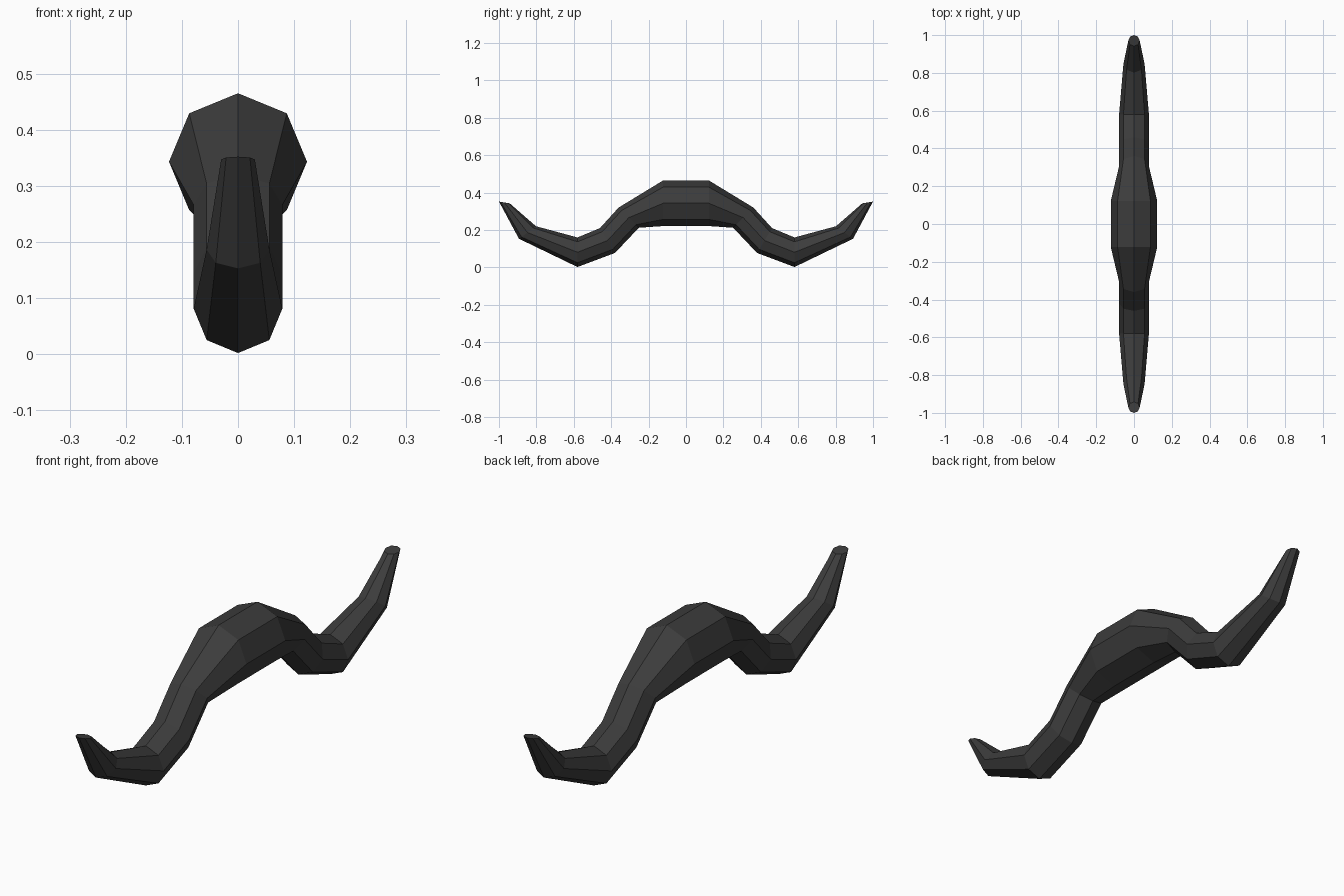
import bpy, bmesh, math

if "Cube" in bpy.data.objects:
    bpy.data.objects.remove(bpy.data.objects["Cube"])

SIDES = 8
# half of the bar: (top y, top z, bottom y, bottom z, half width) for each octagonal section
HALF = [
    (0.122, 0.465, 0.122, 0.221, 0.123),
    (0.360, 0.320, 0.252, 0.212, 0.079),
    (0.460, 0.210, 0.380, 0.077, 0.079),
    (0.580, 0.160, 0.580, 0.002, 0.079),
    (0.802, 0.220, 0.893, 0.153, 0.056),
    (0.942, 0.342, 1.000, 0.352, 0.030),
]
# mirror the sections front to back
sections = [(-a, b, -c, d, w) for a, b, c, d, w in reversed(HALF)] + HALF


def ring(bm, ty, tz, by, bz, w):
    """Octagon with one corner at the top point and one at the bottom point."""
    cy, cz, dy, dz = (ty + by) / 2, (tz + bz) / 2, (ty - by) / 2, (tz - bz) / 2
    verts = []
    for i in range(SIDES):
        a = 2 * math.pi * i / SIDES
        c, s = math.cos(a), math.sin(a)
        verts.append(bm.verts.new((w * s, cy + dy * c, cz + dz * c)))
    return verts


# curved bar lofted through the sections, capped at both tips
bm = bmesh.new()
rings = [ring(bm, *s) for s in sections]
for r0, r1 in zip(rings, rings[1:]):
    for i in range(SIDES):
        j = (i + 1) % SIDES
        bm.faces.new((r0[i], r0[j], r1[j], r1[i]))
bm.faces.new(rings[0])
bm.faces.new(rings[-1])
bmesh.ops.recalc_face_normals(bm, faces=bm.faces)

mesh = bpy.data.meshes.new("curved_bar")
bm.to_mesh(mesh)
bm.free()
bar = bpy.data.objects.new("curved_bar", mesh)
bpy.context.collection.objects.link(bar)

# dark finish
dark = bpy.data.materials.new("dark_finish")
dark.diffuse_color = (0.045, 0.045, 0.045, 1)
dark.use_nodes = True
dark.node_tree.nodes["Principled BSDF"].inputs["Base Color"].default_value = dark.diffuse_color
mesh.materials.append(dark)
